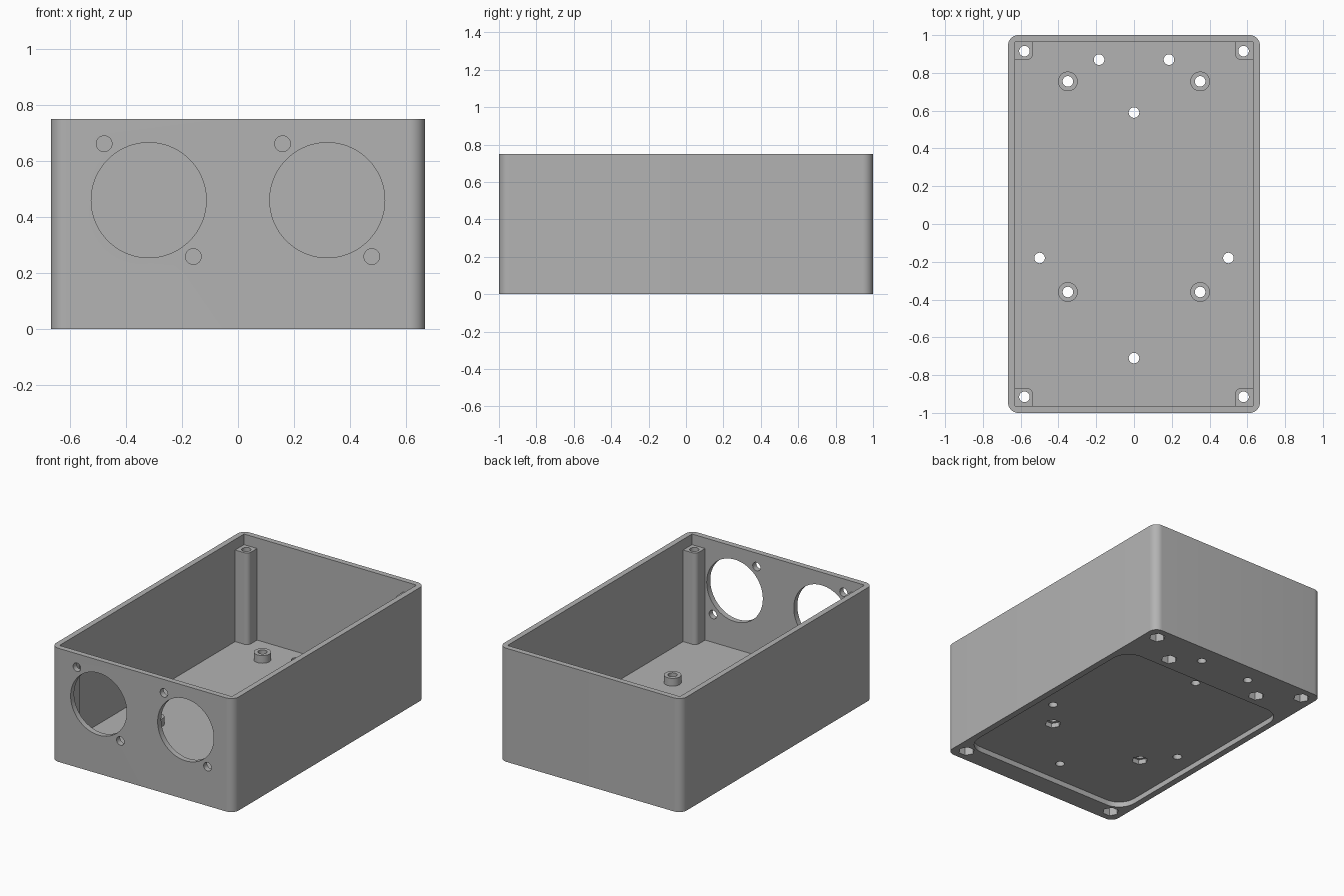
import bpy
import bmesh
from math import cos, sin, pi, radians
from mathutils import Matrix

cube = bpy.data.objects.get("Cube")
if cube:
    bpy.data.objects.remove(cube, do_unlink=True)

grey = bpy.data.materials.new("plain grey")
grey.use_nodes = True
grey.diffuse_color = (0.45, 0.45, 0.45, 1)
grey.node_tree.nodes["Principled BSDF"].inputs["Base Color"].default_value = (0.45, 0.45, 0.45, 1)

# Main dimensions
HX, HY, H = 0.667, 1.0, 0.75
WALL, FLOOR = 0.037, 0.075
BORE = 0.028
POST_TOP = 0.68
RECESS = 0.035


def prism(name, outline, z0, z1):
    """Extrude a flat outline from z0 to z1."""
    bm = bmesh.new()
    base = bm.faces.new([bm.verts.new((x, y, z0)) for x, y in outline])
    ext = bmesh.ops.extrude_face_region(bm, geom=[base])
    top = [v for v in ext["geom"] if isinstance(v, bmesh.types.BMVert)]
    bmesh.ops.translate(bm, verts=top, vec=(0, 0, z1 - z0))
    bmesh.ops.recalc_face_normals(bm, faces=bm.faces[:])
    mesh = bpy.data.meshes.new(name)
    bm.to_mesh(mesh)
    bm.free()
    mesh.materials.append(grey)
    ob = bpy.data.objects.new(name, mesh)
    bpy.context.collection.objects.link(ob)
    return ob


def circle(x, y, r, n=48):
    return [(x + r * cos(2 * pi * i / n), y + r * sin(2 * pi * i / n)) for i in range(n)]


def rounded(x0, x1, y0, y1, r, n=10):
    """Rectangle outline with rounded corners."""
    pts = []
    corners = [(x1 - r, y1 - r), (x0 + r, y1 - r), (x0 + r, y0 + r), (x1 - r, y0 + r)]
    for k, (cx, cy) in enumerate(corners):
        for i in range(n + 1):
            a = pi / 2 * (k + i / n)
            pts.append((cx + r * cos(a), cy + r * sin(a)))
    return pts


def cut(target, cutter):
    """Subtract the cutter from the target, then delete the cutter."""
    cutter.hide_render = True
    mod = target.modifiers.new("cut", "BOOLEAN")
    mod.operation = "DIFFERENCE"
    mod.solver = "EXACT"
    mod.object = cutter
    bpy.context.view_layer.objects.active = target
    bpy.ops.object.modifier_apply(modifier=mod.name)
    bpy.data.objects.remove(cutter, do_unlink=True)


def drill(target, x, y, r=BORE, z0=-0.1, z1=1.0, n=32):
    cut(target, prism("drill", circle(x, y, r, n), z0, z1))


def drill_front(target, x, z, r, n):
    """Bore through the front wall only."""
    cutter = prism("front_drill", circle(0, 0, r, n), -0.1, 0.1)
    cutter.data.transform(Matrix.Translation((x, -HY, z)) @ Matrix.Rotation(pi / 2, 4, "X"))
    cut(target, cutter)


# Open-topped shell with a square-cornered cavity
shell = prism("shell", rounded(-HX, HX, -HY, HY, 0.055), 0, H)
ix, iy = HX - WALL, HY - WALL
cut(shell, prism("cavity", [(-ix, -iy), (ix, -iy), (ix, iy), (-ix, iy)], FLOOR, 1))

# Shallow recess under the floor
cut(shell, prism("recess", rounded(-0.625, 0.625, -0.865, 0.67, 0.12), -0.1, RECESS))

# Pairs of large round openings with diagonal screw holes
for cx in (-0.318, 0.318):
    drill_front(shell, cx, 0.46, 0.205, 72)
    for s in (-1, 1):
        drill_front(shell, cx + s * 0.159, 0.46 - s * 0.201, BORE, 32)

# Small floor holes
for x, y in [(-0.185, 0.87), (0.185, 0.87), (0, 0.59), (-0.5, -0.18), (0.5, -0.18), (0, -0.71)]:
    drill(shell, x, y)

parts = [shell]

# Corner posts, set into the walls, with nut pockets beneath
for sx, side in ((-1, "right"), (1, "left")):
    for sy, end in ((-1, "front"), (1, "back")):
        xs = sorted((sx * 0.535, sx * 0.66))
        ys = sorted((sy * 0.87, sy * 0.99))
        post = prism(f"{end}_{side}_corner_post", rounded(*xs, *ys, 0.03), 0.06, POST_TOP)
        px, py = sx * 0.58, sy * 0.915
        drill(post, px, py)
        drill(shell, px, py)
        drill(shell, px, py, 0.05, -0.1, 0.055, 6)
        parts.append(post)

# Short standoffs on the floor, with nut pockets beneath
for sx, side in ((-1, "right"), (1, "left")):
    for y, end, pocket in ((-0.36, "front", 0.066), (0.755, "back", 0.055)):
        x = sx * 0.35
        standoff = prism(f"{end}_{side}_standoff", circle(x, y, 0.052), 0.07, 0.126)
        drill(standoff, x, y)
        drill(shell, x, y)
        drill(shell, x, y, 0.05, -0.1, pocket, 6)
        parts.append(standoff)

# Smooth the rounded surfaces and keep the edges crisp
for ob in bpy.context.view_layer.objects:
    ob.select_set(ob in parts)
bpy.context.view_layer.objects.active = shell
bpy.ops.object.shade_smooth_by_angle(angle=radians(30))
